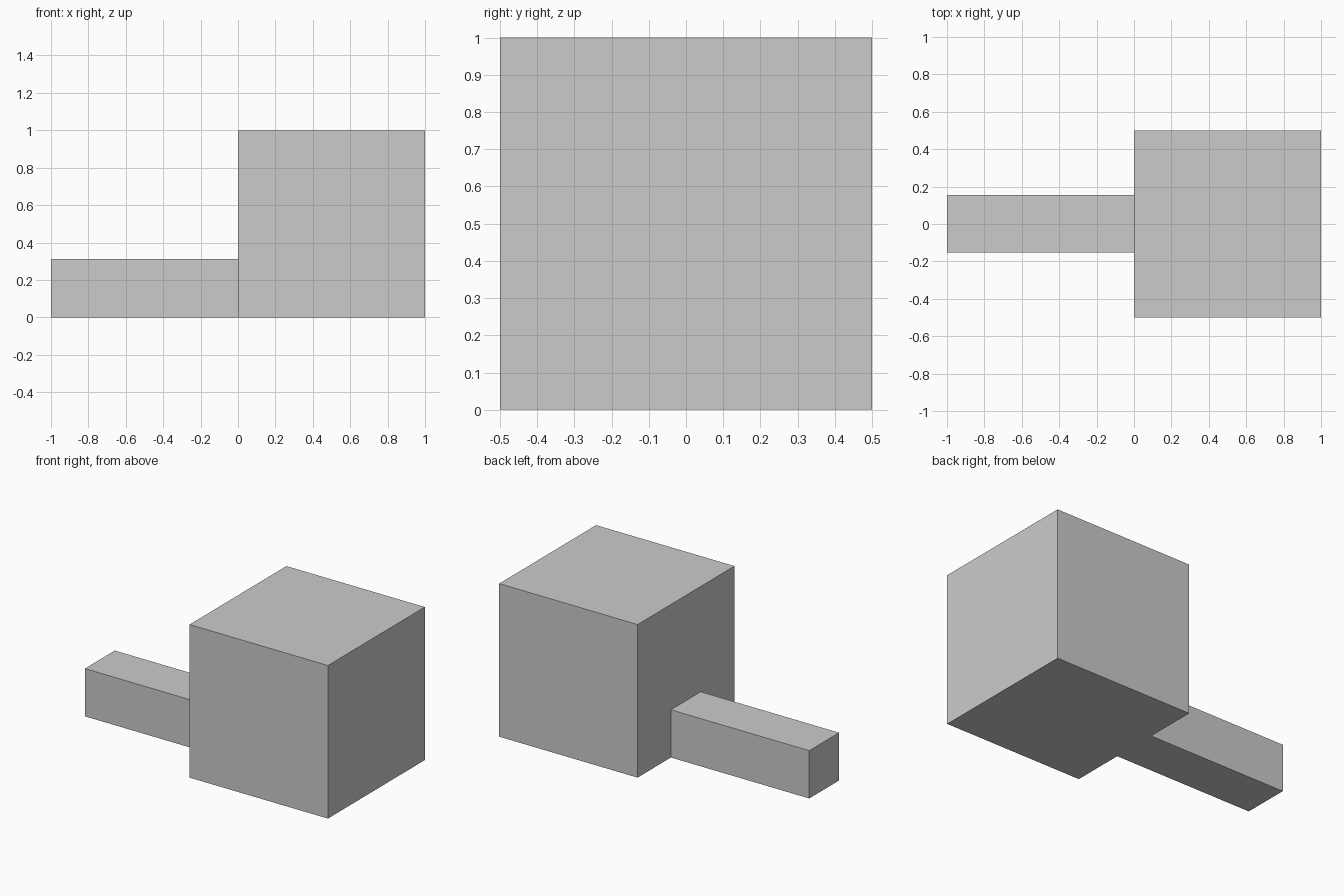
import bpy

if "Cube" in bpy.data.objects:
    bpy.data.objects.remove(bpy.data.objects["Cube"])


def box(name, lo, hi):
    """Axis-aligned box between two corners."""
    centre = [(a + b) / 2 for a, b in zip(lo, hi)]
    bpy.ops.mesh.primitive_cube_add(size=1, location=centre)
    obj = bpy.context.object
    obj.name = name
    obj.scale = [b - a for a, b in zip(lo, hi)]
    bpy.ops.object.transform_apply(location=False, rotation=False, scale=True)
    return obj


# Large cube block on the right
box("main_block", (0, -0.5, 0), (1, 0.5, 1))

# Low square bar butting against the block's left face
box("side_bar", (-1, -0.152, 0), (0, 0.156, 0.312))
